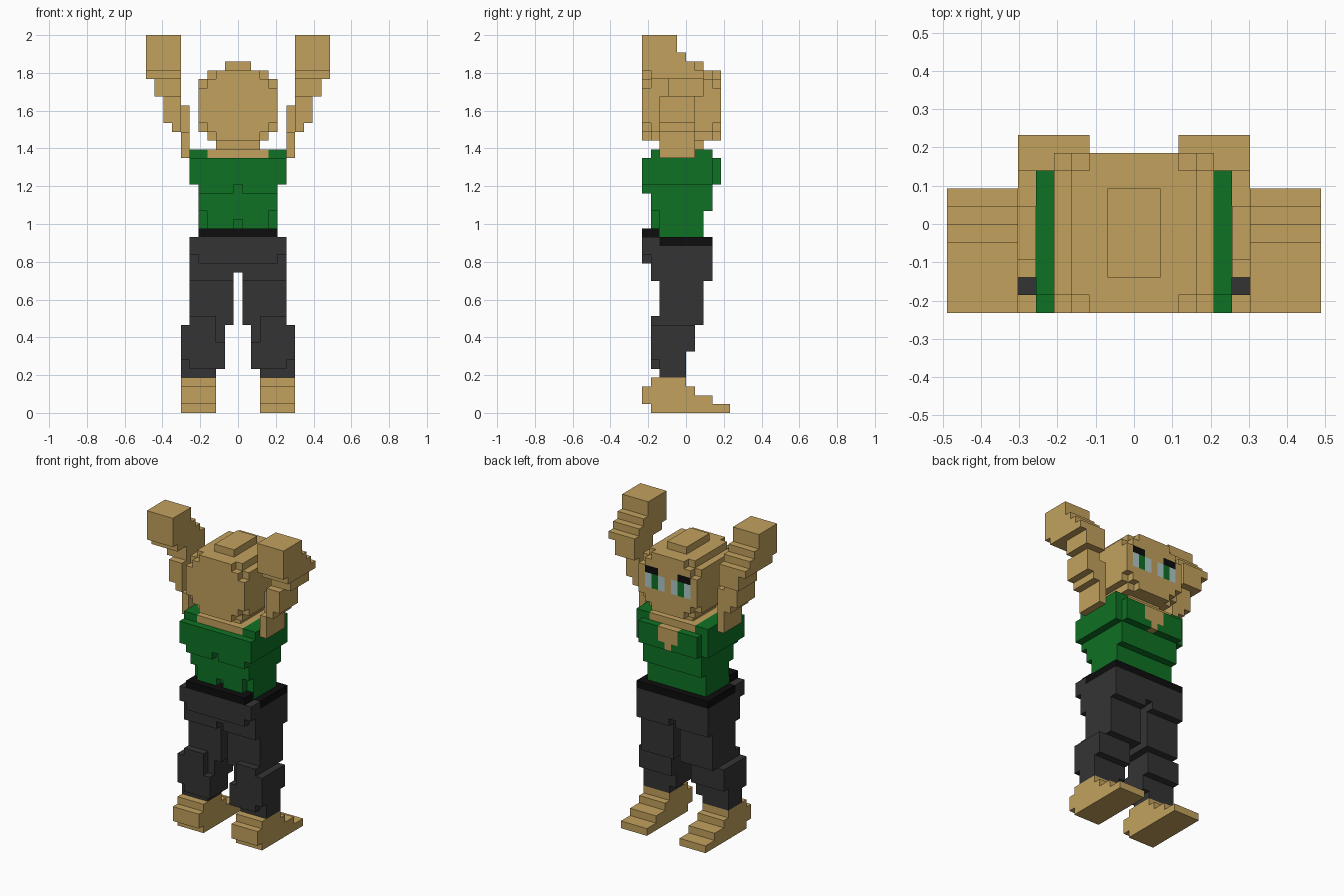
import bpy
import bmesh
import math

if "Cube" in bpy.data.objects:
    bpy.data.objects.remove(bpy.data.objects["Cube"], do_unlink=True)

V = 2 / 43  # edge length of one block cell


def material(name, rgb):
    m = bpy.data.materials.new(name)
    m.use_nodes = True
    m.diffuse_color = (*rgb, 1)
    bsdf = m.node_tree.nodes["Principled BSDF"]
    bsdf.inputs["Base Color"].default_value = (*rgb, 1)
    bsdf.inputs["Roughness"].default_value = 0.9
    return m


MATS = [
    material("skin", (0.54, 0.355, 0.11)),
    material("shirt green", (0.0045, 0.165, 0.018)),
    material("trouser grey", (0.034, 0.034, 0.034)),
    material("black", (0.004, 0.004, 0.004)),
    material("eye white", (0.42, 0.58, 0.58)),
]
SKIN, GREEN, GREY, BLACK, WHITE = range(5)
EMPTY = None
cells = {}  # (i, j, k) -> (part name, material index)


def fill(part, colour, x, y, z, sides=(1, -1)):
    """Fill a box of cells, mirrored over x = 0; colour EMPTY carves."""
    for s in sides:
        for i in range(math.floor(x[0] + 0.5), math.floor(x[1] + 0.5)):
            for j in range(*y):
                for k in range(*z):
                    if colour is EMPTY:
                        cells.pop((s * i, j, k), None)
                    else:
                        cells[s * i, j, k] = (part, colour)


def wide(w):
    return (-w, w)


# Trousers: hips and seat
fill("trousers", GREY, wide(5.5), (-4, 3), (15, 19))
fill("trousers", GREY, wide(5.5), (-4, -3), (19, 20))
fill("trousers", GREY, wide(4.5), (-5, -4), (17, 20))
fill("trousers", GREY, wide(5.5), (-5, -4), (18, 20))
fill("trousers", EMPTY, wide(0.5), (-4, 3), (15, 16))

# Belt, one step higher at the seat
fill("belt", BLACK, wide(5.5), (-3, 3), (19, 20))
fill("belt", BLACK, wide(4.5), (-5, -3), (20, 21))

# Legs and feet
for side, name in ((1, "left"), (-1, "right")):
    leg, foot = name + "_leg", name + "_foot"
    for x, y, z in (
        ((0.5, 5.5), (-3, 2), (10, 15)),    # thigh
        ((1.5, 6.5), (-3, 1), (7, 10)),     # knee
        ((1.5, 6.5), (-3, 0), (5, 7)),      # shin
        ((2.5, 6.5), (-3, 0), (4, 5)),      # cuff
        ((2.5, 5.5), (-4, -3), (5, 11)),    # calf
        ((5.5, 6.5), (-4, -3), (6, 10)),
        ((1.5, 2.5), (-4, -3), (5, 8)),
    ):
        fill(leg, GREY, x, y, z, (side,))
    for y, z in (((-4, 5), 0), ((-5, 3), 1), ((-5, 1), 2), ((-4, 0), 3)):
        fill(foot, SKIN, (2.5, 6.5), y, (z, z + 1), (side,))

# Shirt: waist, ribs, chest and shoulders
for w, y, z in (
    (4.5, (-3, 2), (20, 23)),
    (3.5, (-4, -3), (21, 23)),
    (4.5, (-4, 3), (23, 26)),
    (4.5, (-5, -4), (25, 26)),
    (5.5, (-5, 3), (26, 29)),
    (4.5, (3, 4), (26, 29)),
    (5.5, (-4, 3), (29, 30)),
):
    fill("shirt", GREEN, wide(w), y, z)
fill("shirt", EMPTY, wide(0.5), (-4, -3), (21, 22))
fill("shirt", EMPTY, wide(0.5), (-5, -4), (25, 26))

# Bare neckline and neck
fill("neckline", SKIN, wide(3.5), (-4, 3), (29, 30))
fill("neckline", SKIN, wide(1.5), (3, 4), (27, 29))
fill("neckline", SKIN, wide(0.5), (3, 4), (26, 27))
fill("neck", SKIN, wide(2.5), (-3, 2), (30, 31))

# Head with stepped corners
fill("head", SKIN, wide(4.5), (-4, 3), (32, 38))
fill("head", SKIN, wide(3.5), (-4, 3), (31, 39))
for y in ((-5, -4), (3, 4)):
    fill("head", SKIN, wide(4.5), y, (33, 37))
    fill("head", SKIN, wide(3.5), y, (32, 38))
    fill("head", SKIN, wide(2.5), y, (31, 39))
fill("head", SKIN, wide(1.5), (-3, 2), (39, 40))

# Eyes: white, green iris, black lash over the outer two columns
fill("head", WHITE, (0.5, 3.5), (3, 4), (34, 36))
fill("head", GREEN, (1.5, 2.5), (3, 4), (34, 36))
fill("head", BLACK, (1.5, 3.5), (3, 4), (36, 37))

# Raised arms: upper arm, elbow, stepped forearm, fist
for side, name in ((1, "left_arm"), (-1, "right_arm")):
    for x, y, z in (
        ((5.5, 6.5), (-2, 1), (29, 35)),
        ((5.5, 6.5), (-3, -2), (29, 32)),
        ((6.5, 7.5), (-3, 1), (32, 36)),
        ((7.5, 8.5), (-3, 1), (33, 36)),
        ((6.5, 9.5), (-2, 2), (36, 38)),
        ((6.5, 10.5), (-4, 2), (38, 39)),
        ((6.5, 10.5), (-5, 1), (39, 40)),
        ((6.5, 10.5), (-5, 0), (40, 41)),
        ((6.5, 10.5), (-5, -1), (41, 43)),
    ):
        fill(name, SKIN, x, y, z, (side,))


def build(part):
    """Skin the outer sides of a part's cells and merge flat areas."""
    bm = bmesh.new()
    verts = {}

    def vert(p):
        if p not in verts:
            verts[p] = bm.verts.new(((p[0] - 0.5) * V, p[1] * V, p[2] * V))
        return verts[p]

    for c, (owner, mat) in cells.items():
        if owner != part:
            continue
        for axis in range(3):
            for step in (0, 1):
                n = list(c)
                n[axis] += 2 * step - 1
                if tuple(n) in cells:
                    continue
                u, w = (axis + 1) % 3, (axis + 2) % 3
                loop = []
                for du, dw in ((0, 0), (1, 0), (1, 1), (0, 1)):
                    p = list(c)
                    p[axis] += step
                    p[u] += du
                    p[w] += dw
                    loop.append(vert(tuple(p)))
                face = bm.faces.new(loop if step else loop[::-1])
                face.material_index = mat
    bmesh.ops.dissolve_limit(bm, angle_limit=0.01, verts=bm.verts[:],
                             edges=bm.edges[:], delimit={'MATERIAL'})
    mesh = bpy.data.meshes.new(part)
    bm.to_mesh(mesh)
    bm.free()
    for m in MATS:
        mesh.materials.append(m)
    bpy.context.collection.objects.link(bpy.data.objects.new(part, mesh))


for part in sorted({owner for owner, _ in cells.values()}):
    build(part)
